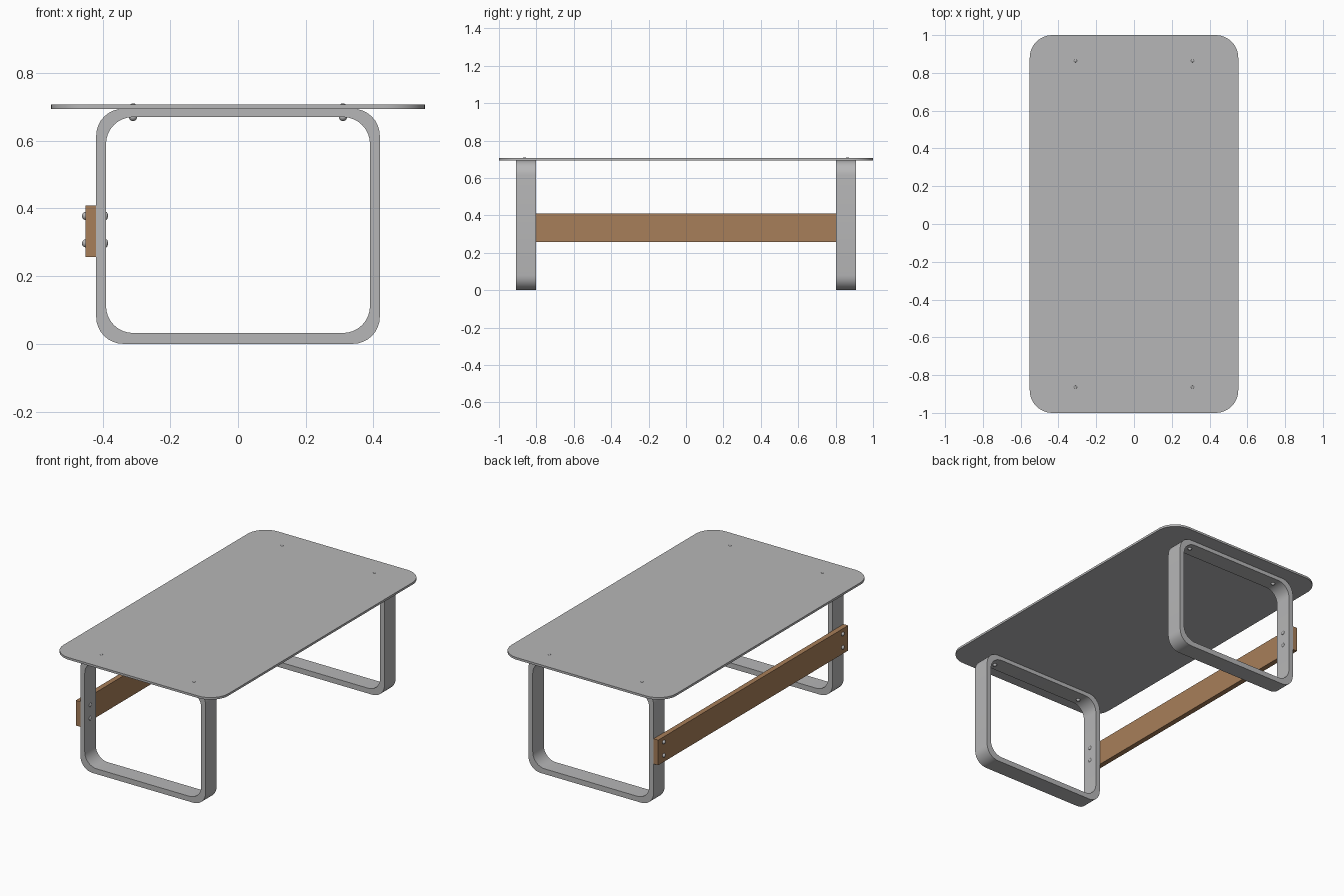
import bpy, bmesh, math
from mathutils import Matrix

if "Cube" in bpy.data.objects:
    bpy.data.objects.remove(bpy.data.objects["Cube"])


def material(name, rgb):
    m = bpy.data.materials.new(name)
    m.diffuse_color = (*rgb, 1)
    m.use_nodes = True
    m.node_tree.nodes["Principled BSDF"].inputs["Base Color"].default_value = m.diffuse_color
    return m


GREY = material("grey_metal", (0.47, 0.47, 0.475))
WOOD = material("brown_wood", (0.39, 0.21, 0.10))


def rounded_rect(x0, x1, y0, y1, r, n):
    """Counter-clockwise outline with n segments per corner."""
    corners = [(x1 - r, y1 - r, 0), (x0 + r, y1 - r, 1),
               (x0 + r, y0 + r, 2), (x1 - r, y0 + r, 3)]
    return [(cx + r * math.cos((q + i / n) * math.pi / 2),
             cy + r * math.sin((q + i / n) * math.pi / 2))
            for cx, cy, q in corners for i in range(n + 1)]


def finish(bm, name, mat, angle=30):
    bmesh.ops.recalc_face_normals(bm, faces=bm.faces)
    mesh = bpy.data.meshes.new(name)
    bm.to_mesh(mesh)
    bm.free()
    mesh.materials.append(mat)
    ob = bpy.data.objects.new(name, mesh)
    bpy.context.collection.objects.link(ob)
    bpy.ops.object.select_all(action='DESELECT')
    ob.select_set(True)
    bpy.context.view_layer.objects.active = ob
    bpy.ops.object.shade_smooth_by_angle(angle=math.radians(angle))
    return ob


# Table top: rounded slab
bm = bmesh.new()
face = bm.faces.new([bm.verts.new((x, y, 0.694)) for x, y in
                     rounded_rect(-0.552, 0.552, -1, 1, 0.12, 12)])
ext = bmesh.ops.extrude_face_region(bm, geom=[face], use_keep_orig=True)
bmesh.ops.translate(bm, vec=(0, 0, 0.013),
                    verts=[v for v in ext["geom"] if isinstance(v, bmesh.types.BMVert)])
finish(bm, "table_top", GREY)


# Leg frames: closed flat-bar loops with rounded corners
def leg_frame(name, y0, y1):
    outer = rounded_rect(-0.419, 0.419, 0, 0.6945, 0.08, 8)
    inner = rounded_rect(-0.39, 0.39, 0.032, 0.670, 0.08, 8)
    bm = bmesh.new()
    rings = [[bm.verts.new((x, y, z)) for x, z in prof]
             for prof, y in ((outer, y0), (outer, y1), (inner, y1), (inner, y0))]
    n = len(outer)
    for k in range(4):
        a, b = rings[k], rings[(k + 1) % 4]
        for i in range(n):
            j = (i + 1) % n
            bm.faces.new((a[i], a[j], b[j], b[i]))
    finish(bm, name, GREY)


leg_frame("front_leg_frame", -0.909, -0.803)
leg_frame("back_leg_frame", 0.803, 0.909)

# Wooden rail joining the frames on the left
bm = bmesh.new()
bmesh.ops.create_cube(bm, size=1, matrix=Matrix.Translation((-0.4345, 0, 0.333))
                      @ Matrix.Diagonal((0.031, 1.818, 0.152, 1)))
finish(bm, "side_rail", WOOD)


# Domed bolt heads
def bolt_head(name, loc, scale):
    bm = bmesh.new()
    bmesh.ops.create_uvsphere(bm, u_segments=16, v_segments=10, radius=1,
                              matrix=Matrix.Translation(loc) @ Matrix.Diagonal((*scale, 1)))
    finish(bm, name, GREY, 60)


for end, s in (("front", -1), ("back", 1)):
    for z in (0.297, 0.378):
        bolt_head(end + "_rail_bolt_outer", (-0.45, s * 0.856, z), (0.011, 0.012, 0.012))
        bolt_head(end + "_rail_bolt_inner", (-0.39, s * 0.856, z), (0.006, 0.012, 0.012))
    for x in (-0.31, 0.31):
        bolt_head(end + "_top_bolt_upper", (x, s * 0.864, 0.707), (0.008, 0.008, 0.003))
        bolt_head(end + "_top_bolt_lower", (x, s * 0.864, 0.670), (0.012, 0.012, 0.012))
